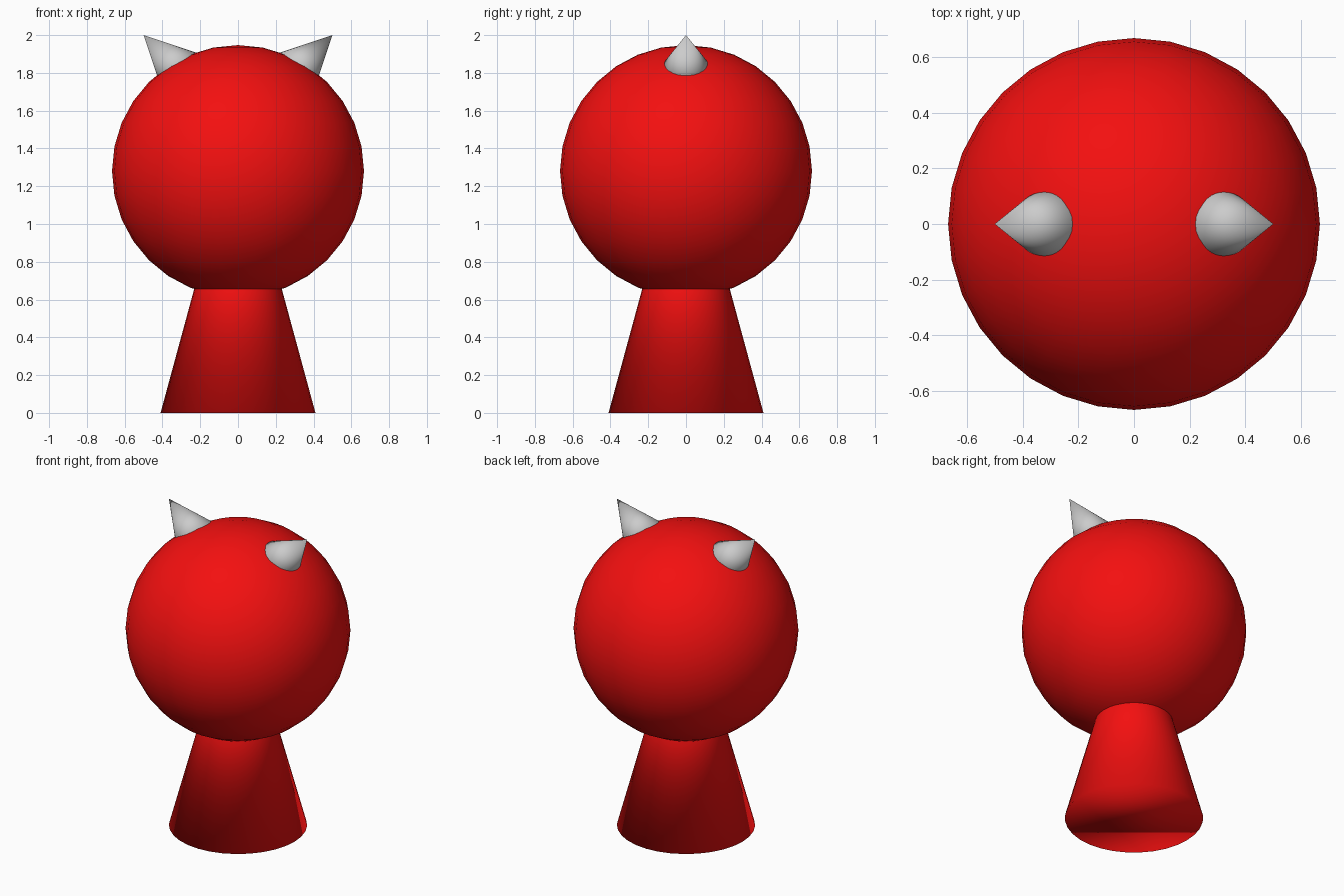
import bpy
from math import radians
from mathutils import Vector, Matrix

if "Cube" in bpy.data.objects:
    bpy.data.objects.remove(bpy.data.objects["Cube"])

red = bpy.data.materials.new("red")
red.diffuse_color = (0.9, 0.005, 0.005, 1)
red.use_nodes = True
red.node_tree.nodes["Principled BSDF"].inputs["Base Color"].default_value = red.diffuse_color


def finish(name, material=None):
    obj = bpy.context.object
    obj.name = name
    bpy.ops.object.shade_smooth()
    if material:
        obj.data.materials.append(material)
    return obj


# Tapered body: its point is hidden inside the head
BODY_H = 1.51
bpy.ops.mesh.primitive_cone_add(vertices=32, radius1=0.41, radius2=0,
                                depth=BODY_H, location=(0, 0, BODY_H / 2))
finish("body", red)

# Round head
bpy.ops.mesh.primitive_uv_sphere_add(segments=32, ring_count=16, radius=0.667,
                                     location=(0, 0, 1.28))
finish("head", red)

# Pair of horns, tilted outwards 45 degrees and sunk into the head
HORN_LEN = 0.36
for side, label in ((-1, "left"), (1, "right")):
    tilt = radians(45) * side
    axis = Matrix.Rotation(tilt, 3, 'Y') @ Vector((0, 0, 1))
    tip = Vector((0.5 * side, 0, 2.0))
    bpy.ops.mesh.primitive_cone_add(vertices=32, radius1=HORN_LEN / 2, radius2=0,
                                    depth=HORN_LEN,
                                    location=tip - axis * HORN_LEN / 2,
                                    rotation=(0, tilt, 0))
    finish(label + "_horn")
